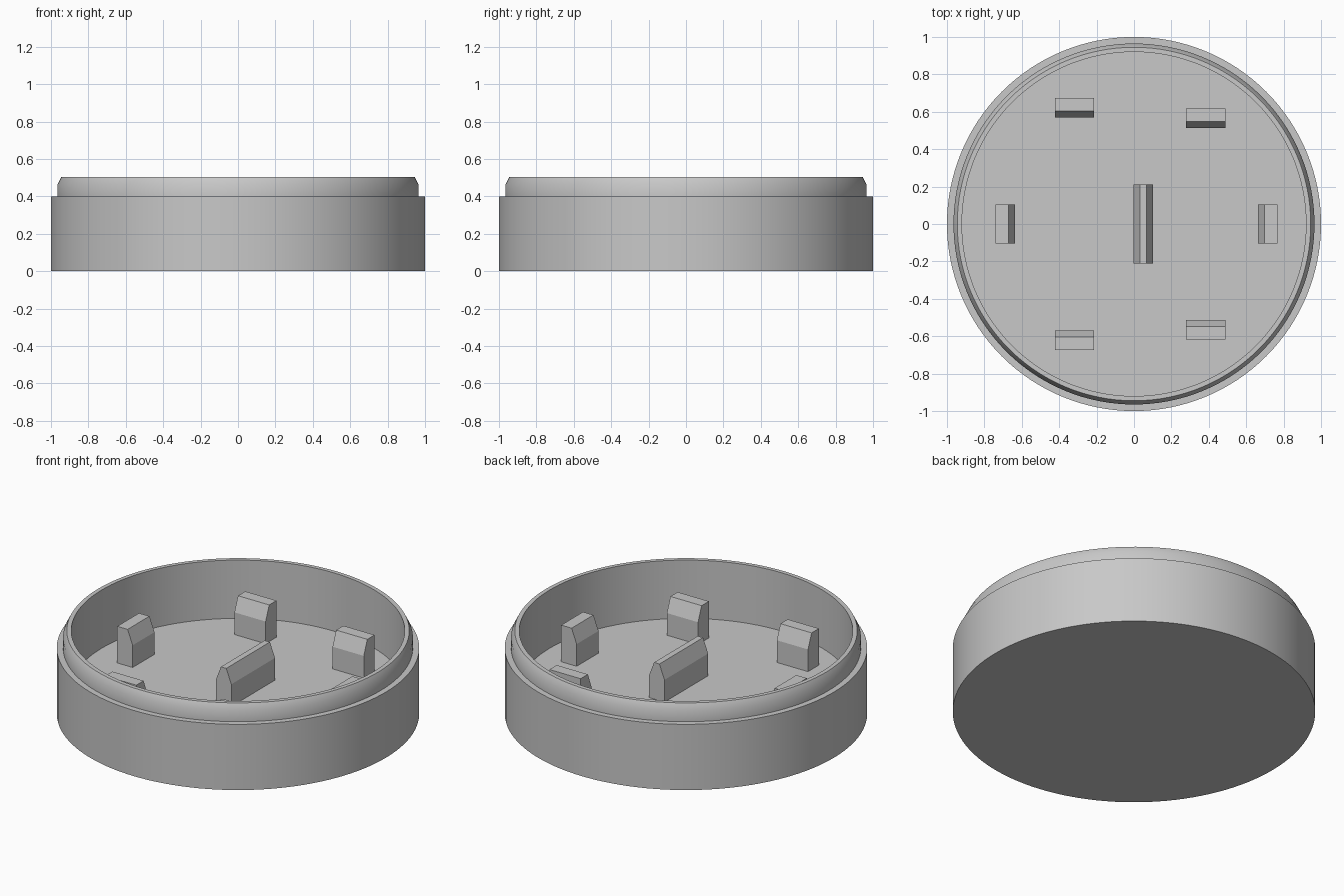
import bpy, bmesh, math
from mathutils import Matrix, Vector

cube = bpy.data.objects.get("Cube")
if cube:
    bpy.data.objects.remove(cube, do_unlink=True)

grey = bpy.data.materials.new("light grey")
grey.use_nodes = True
colour = (0.58, 0.58, 0.58, 1)
grey.diffuse_color = colour
grey.node_tree.nodes["Principled BSDF"].inputs["Base Color"].default_value = colour

FLOOR, SHOULDER, TOP = 0.15, 0.285, 0.373


def finish(name, bm):
    bmesh.ops.recalc_face_normals(bm, faces=bm.faces)
    mesh = bpy.data.meshes.new(name)
    bm.to_mesh(mesh)
    bm.free()
    mesh.materials.append(grey)
    obj = bpy.data.objects.new(name, mesh)
    bpy.context.collection.objects.link(obj)
    return obj


# Round tray: one profile (radius, height) spun about z
profile = [(0, 0), (1, 0), (1, 0.4), (0.965, 0.4), (0.965, 0.465),
           (0.945, 0.505), (0.92, 0.505), (0.92, FLOOR), (0, FLOOR)]
bm = bmesh.new()
verts = [bm.verts.new((r, 0, z)) for r, z in profile]
edges = [bm.edges.new(pair) for pair in zip(verts, verts[1:])]
bmesh.ops.spin(bm, geom=verts + edges, axis=(0, 0, 1), cent=(0, 0, 0),
               angle=math.tau, steps=128, use_merge=True)
bmesh.ops.remove_doubles(bm, verts=bm.verts, dist=0.0001)
tray = finish("tray", bm)
bpy.context.view_layer.objects.active = tray
tray.select_set(True)
bpy.ops.object.shade_smooth_by_angle(angle=math.radians(30))


# Upright tab: section in local x/z, swept along local y, bevelled on +x
# and, if asked, on -x too
def tab(name, x, y, turn, length=0.21, both=False):
    h = 0.052
    slope = 0.034
    section = [(-h, FLOOR - 0.01), (h, FLOOR - 0.01), (h, SHOULDER), (h - slope, TOP)]
    section += [(slope - h, TOP), (-h, SHOULDER)] if both else [(-h, TOP)]
    bm = bmesh.new()
    face = bm.faces.new([bm.verts.new((a, -length / 2, z)) for a, z in section])
    swept = bmesh.ops.extrude_face_region(bm, geom=[face])["geom"]
    bmesh.ops.translate(bm, vec=Vector((0, length, 0)),
                        verts=[v for v in swept if isinstance(v, bmesh.types.BMVert)])
    bm.transform(Matrix.Translation((x, y, 0)) @ Matrix.Rotation(math.radians(turn), 4, "Z"))
    finish(name, bm)


# Centre bar and the ring of tabs, bevels facing inward
tab("centre_bar", 0.05, 0, 0, length=0.42, both=True)
tab("left_tab", 0.715, 0, 180)
tab("right_tab", -0.688, 0, 0)
for side, s in (("front", -1), ("back", 1)):
    tab(side + "_left_tab", 0.383, s * 0.565, -90 * s)
    tab(side + "_right_tab", -0.318, s * 0.622, -90 * s)
